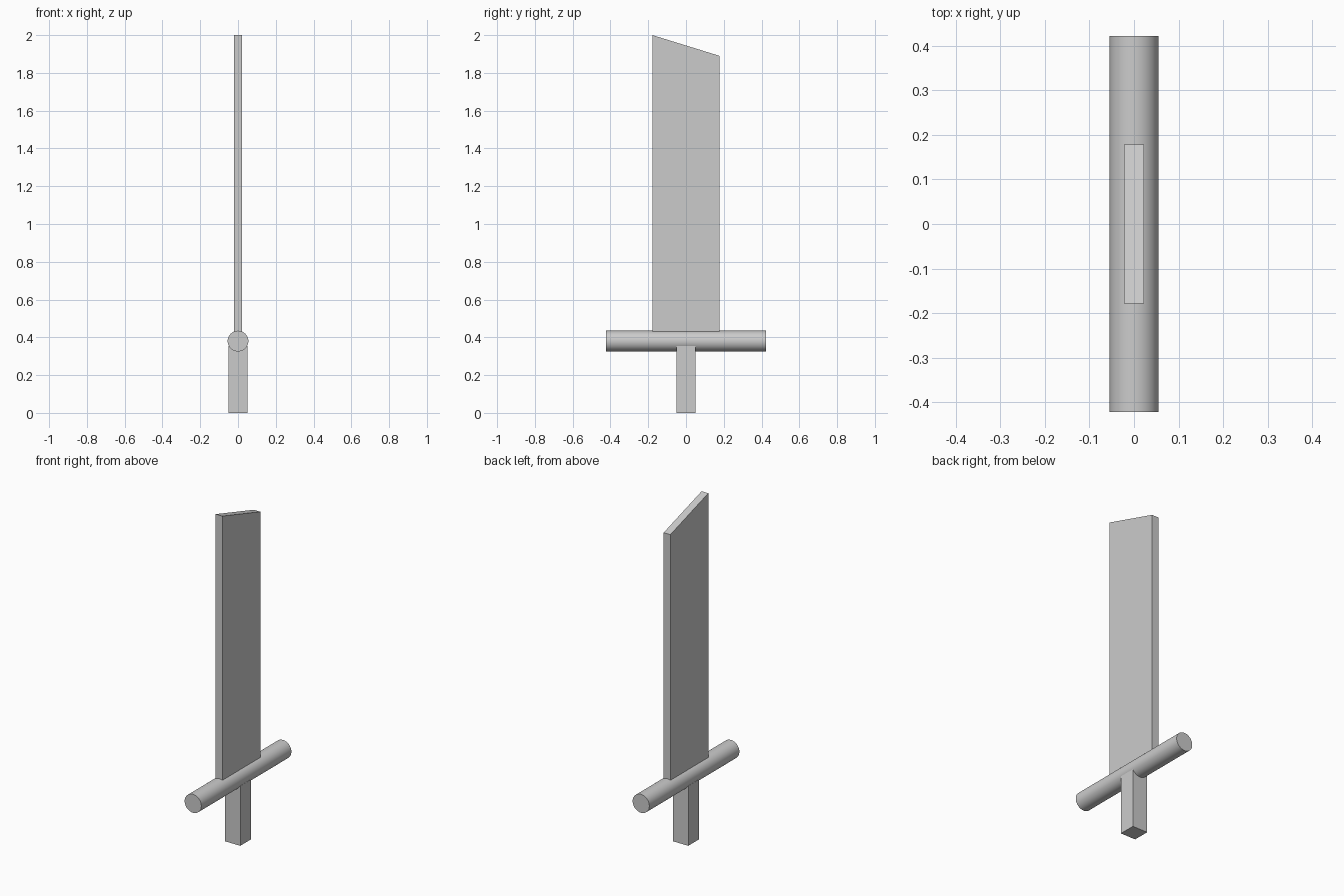
import bpy, bmesh, math

if "Cube" in bpy.data.objects:
    bpy.data.objects.remove(bpy.data.objects["Cube"])


def prism(name, half_x, profile):
    """Extrude a (y, z) outline symmetrically along x."""
    bm = bmesh.new()
    face = bm.faces.new([bm.verts.new((-half_x, y, z)) for y, z in profile])
    ext = bmesh.ops.extrude_face_region(bm, geom=[face])["geom"]
    moved = [v for v in ext if isinstance(v, bmesh.types.BMVert)]
    bmesh.ops.translate(bm, verts=moved, vec=(2 * half_x, 0, 0))
    bmesh.ops.recalc_face_normals(bm, faces=bm.faces)
    mesh = bpy.data.meshes.new(name)
    bm.to_mesh(mesh)
    bm.free()
    obj = bpy.data.objects.new(name, mesh)
    bpy.context.collection.objects.link(obj)
    return obj


GUARD_Z = 0.38

# Flat blade with a slanted tip
prism("blade", 0.022, [(-0.178, GUARD_Z), (0.178, GUARD_Z), (0.178, 1.89), (-0.178, 2.0)])

# Square grip, running up into the guard
prism("grip", 0.05, [(-0.05, 0), (0.05, 0), (0.05, 0.355), (-0.05, 0.355)])

# Round crossguard along y
bpy.ops.mesh.primitive_cylinder_add(vertices=32, radius=0.055, depth=0.845,
                                    location=(0, 0, GUARD_Z),
                                    rotation=(math.pi / 2, 0, 0))
bpy.context.object.name = "crossguard"
bpy.ops.object.shade_smooth_by_angle()
